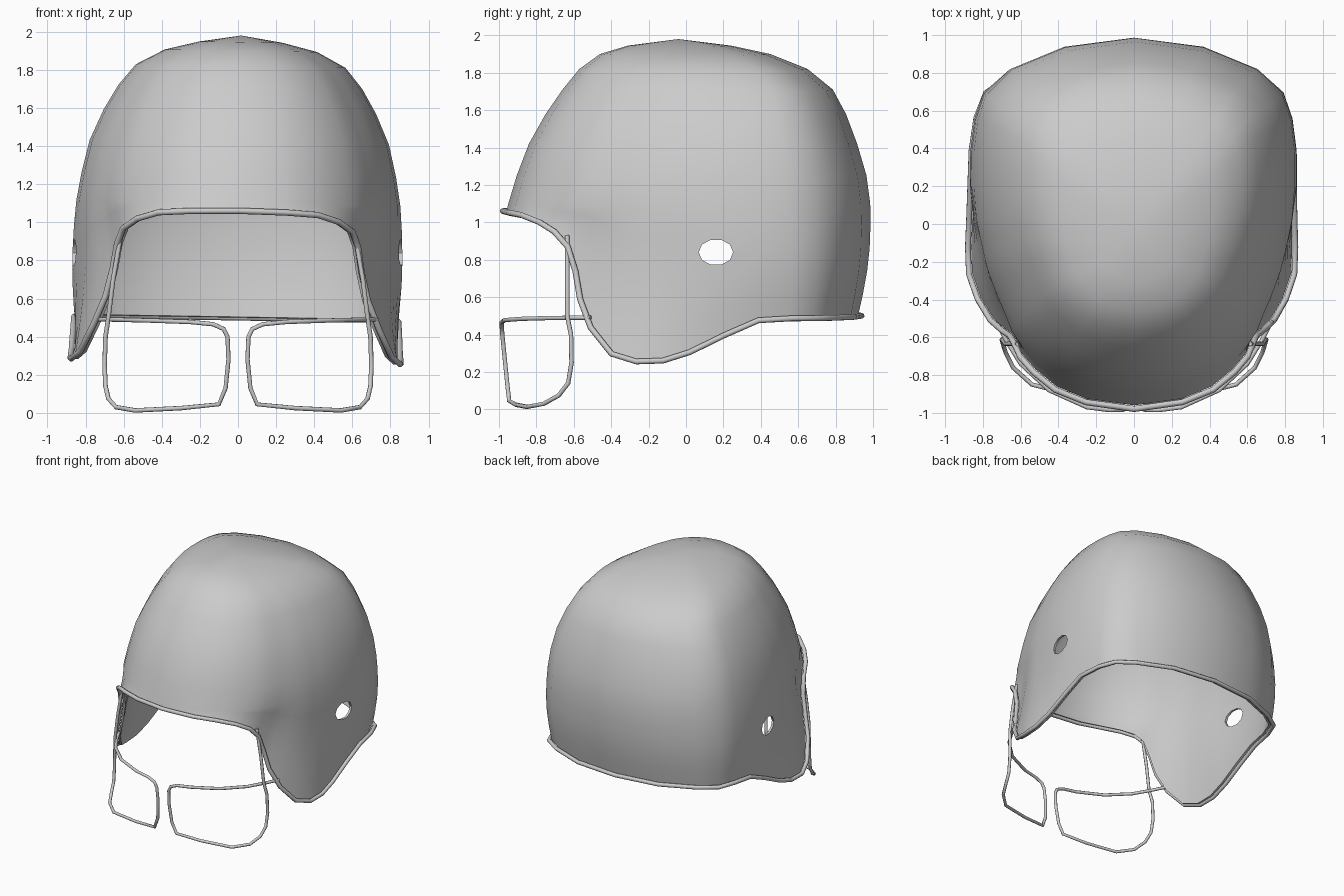
import bpy, bmesh, math
from mathutils import Matrix, Vector

if "Cube" in bpy.data.objects:
    bpy.data.objects.remove(bpy.data.objects["Cube"])

# Half of the lower rim, front centre to back centre (x, y, z)
RIM = [(0, -.96, 1.06), (.25, -.925, 1.055), (.41, -.86, 1.045), (.52, -.77, 1.01),
       (.59, -.69, .96), (.62, -.62, .88), (.64, -.58, .75), (.675, -.555, .6),
       (.735, -.50, .45), (.80, -.39, .31), (.845, -.26, .27), (.85, -.12, .275),
       (.845, .02, .32), (.84, .2, .41), (.835, .38, .49), (.81, .55, .5),
       (.76, .68, .5), (.63, .77, .5), (.36, .88, .5), (0, .92, .5)]
# Matching half outline around the widest section (x, y)
OUTLINE = [(0, -.97), (.25, -.93), (.42, -.85), (.53, -.75), (.6, -.67), (.66, -.58),
           (.70, -.48), (.735, -.40), (.765, -.32), (.79, -.25), (.81, -.17), (.83, -.08),
           (.85, .02), (.865, .2), (.865, .38), (.845, .55), (.80, .69), (.66, .83),
           (.37, .95), (0, 1.0)]
# Dome sections: z, half width, front y, back y
LEVELS = [(1.1, .85, -.95, .985), (1.25, .825, -.905, .965), (1.42, .785, -.84, .915),
          (1.58, .715, -.75, .855), (1.71, .64, -.66, .785), (1.82, .55, -.57, .65),
          (1.90, .40, -.46, .45), (1.945, .22, -.31, .24)]
APEX = (0, -.04, 1.98)
LOWER_ROWS = 5
# The shell sits slightly tipped to one side
TILT = (Matrix.Translation((0, 0, 1)) @ Matrix.Rotation(.017, 4, 'Y')
        @ Matrix.Translation((0, 0, -1)))


def full_loop(half):
    """Complete a half loop by mirroring it in x."""
    half = [Vector(p) for p in half]
    return half + [Vector((-p.x, p.y, p.z)) for p in reversed(half[1:-1])]


def section(level):
    z, width, front, back = level
    mid, depth = (front + back) / 2, (back - front) / 2
    return [Vector((x / .865 * width, mid + (y - .015) / .985 * depth, z)) for x, y in OUTLINE]


def wire(name, points, radius, closed=False):
    """Round bar following a path, returned as a smooth mesh."""
    curve = bpy.data.curves.new(name, 'CURVE')
    curve.dimensions = '3D'
    curve.bevel_depth = radius
    curve.bevel_resolution = 2
    curve.use_fill_caps = True
    spline = curve.splines.new('POLY')
    spline.points.add(len(points) - 1)
    for sp, p in zip(spline.points, points):
        sp.co = (*p, 1)
    spline.use_cyclic_u = closed
    obj = bpy.data.objects.new(name, curve)
    bpy.context.collection.objects.link(obj)
    select(obj)
    bpy.ops.object.convert(target='MESH')
    bpy.ops.object.shade_smooth_by_angle(angle=math.radians(50))
    return obj


def select(obj):
    bpy.ops.object.select_all(action='DESELECT')
    obj.select_set(True)
    bpy.context.view_layer.objects.active = obj


# Shell: rows from the rim up to the widest section, then the dome rings
rows = []
base = section(LEVELS[0])
for i in range(LOWER_ROWS):
    t = i / LOWER_ROWS
    row = []
    for r, b in zip([Vector(p) for p in RIM], base):
        p = r.lerp(b, t)
        bulge = max(-.025, min(.025, r.y * .15)) * min(1, (1.1 - r.z) / .5)
        k = 1 + bulge * math.sin(math.pi * t)
        row.append(Vector((p.x * k, p.y * (k if r.y > 0 else 1), p.z)))
    rows.append(full_loop(row))
rows += [full_loop(section(level)) for level in LEVELS]

bm = bmesh.new()
rings = [[bm.verts.new(p) for p in row] for row in rows]
n = len(rings[0])
for low, high in zip(rings, rings[1:]):
    for i in range(n):
        j = (i + 1) % n
        bm.faces.new((low[i], low[j], high[j], high[i]))
top = bm.verts.new(APEX)
for i in range(n):
    bm.faces.new((rings[-1][i], rings[-1][(i + 1) % n], top))
bmesh.ops.transform(bm, matrix=TILT, verts=bm.verts)
bmesh.ops.recalc_face_normals(bm, faces=bm.faces)
if top.normal.z < 0:
    bmesh.ops.reverse_faces(bm, faces=bm.faces)
mesh = bpy.data.meshes.new("helmet_shell")
bm.to_mesh(mesh)
bm.free()
shell = bpy.data.objects.new("helmet_shell", mesh)
bpy.context.collection.objects.link(shell)

# Ear holes cut through both sides
bpy.ops.mesh.primitive_cylinder_add(vertices=10, radius=1, depth=3, location=(0, .16, .84),
                                    rotation=(0, math.pi / 2, 0))
cutter = bpy.context.object
cutter.name = "ear_hole_cutter"
cutter.scale = (.07, .092, 1)
cutter.hide_render = True

solid = shell.modifiers.new("thickness", 'SOLIDIFY')
solid.thickness = .018
solid.offset = -1
cut = shell.modifiers.new("ear_holes", 'BOOLEAN')
cut.object = cutter
cut.operation = 'DIFFERENCE'
cut.solver = 'EXACT'
select(shell)
bpy.ops.object.modifier_apply(modifier=solid.name)
bpy.ops.object.modifier_apply(modifier=cut.name)
bpy.data.objects.remove(cutter)
bpy.ops.object.shade_smooth_by_angle(angle=math.radians(40))

# Rolled edge around the rim
edge = [TILT @ Vector((p.x * 1.02, p.y * 1.02, p.z)) for p in full_loop(RIM)]
wire("rim_edge", edge, .016, closed=True)

# Face guard: one bent bar on each side
BAR = [(.615, -.635, .93), (.655, -.635, .7), (.68, -.635, .5), (.695, -.615, .4),
       (.70, -.612, .25), (.695, -.63, .14), (.68, -.68, .075), (.64, -.76, .03),
       (.54, -.85, .013), (.3, -.91, .025), (.1, -.945, .045), (.065, -.955, .13),
       (.05, -.97, .28), (.055, -.982, .4), (.075, -.985, .44), (.13, -.985, .465),
       (.25, -.97, .477), (.45, -.88, .484), (.6, -.74, .488), (.68, -.61, .49),
       (.73, -.51, .49)]
for side, label in ((1, "right"), (-1, "left")):
    wire("face_guard_" + label, [(x * side, y, z) for x, y, z in BAR], .012)
